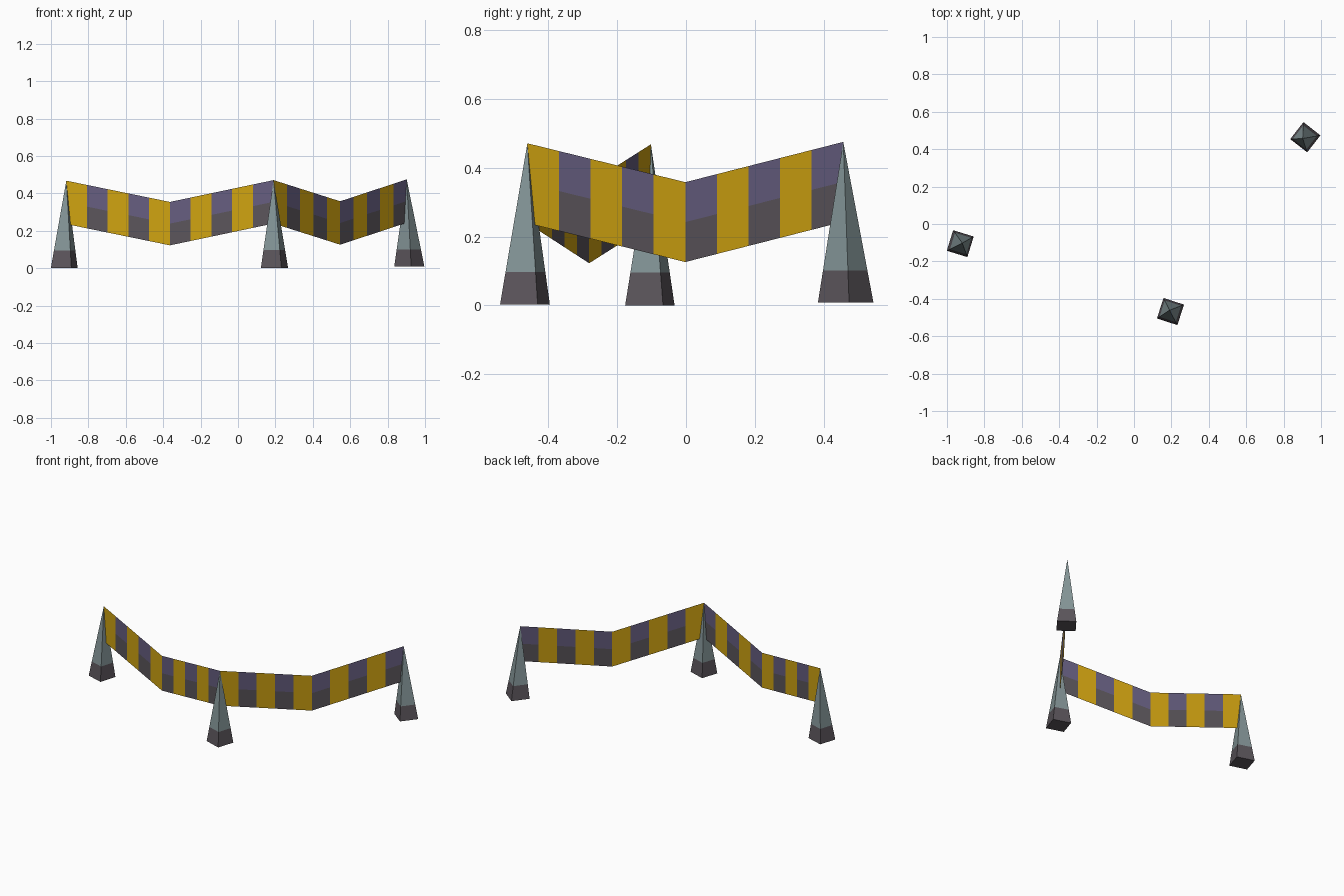
import bpy, bmesh, math
from mathutils import Vector

if "Cube" in bpy.data.objects:
    bpy.data.objects.remove(bpy.data.objects["Cube"])


def srgb(r, g, b):
    f = lambda c: c / 12.92 if c <= 0.04045 else ((c + 0.055) / 1.055) ** 2.4
    return (f(r / 255), f(g / 255), f(b / 255), 1)


def material(name, rgb):
    m = bpy.data.materials.new(name)
    m.diffuse_color = srgb(*rgb)
    m.use_nodes = True
    m.node_tree.nodes["Principled BSDF"].inputs["Base Color"].default_value = m.diffuse_color
    return m


grey = material("post grey", (132, 149, 151))
dark = material("dark charcoal", (91, 85, 91))
yellow = material("stripe yellow", (208, 163, 17))
purple = material("stripe purple", (102, 94, 128))


def finish(name, bm, mats):
    me = bpy.data.meshes.new(name)
    bm.to_mesh(me)
    bm.free()
    for m in mats:
        me.materials.append(m)
    ob = bpy.data.objects.new(name, me)
    bpy.context.collection.objects.link(ob)


# Pointed four-sided post with a dark foot
def post(name, base, apex, angle, side=0.115, band=0.095):
    bm = bmesh.new()
    base, apex = Vector(base), Vector(apex)
    tip = bm.verts.new(apex)
    rings = []
    for t in (0, band / apex.z):
        c = base.lerp(apex, t)
        r = side / math.sqrt(2) * (1 - t)
        rings.append([bm.verts.new(c + Vector((r * math.cos(a), r * math.sin(a), 0)))
                      for a in (math.radians(angle + 45 + 90 * i) for i in range(4))])
    lo, hi = rings
    bm.faces.new(lo[::-1]).material_index = 1
    for i in range(4):
        j = (i + 1) % 4
        bm.faces.new((lo[i], lo[j], hi[j], hi[i])).material_index = 1
        bm.faces.new((hi[i], hi[j], tip))
    finish(name, bm, [grey, dark])


# Sagging striped band: ten stripes, dark ones split into two tones
def ribbon(name, a, b, drop=0.115, height=0.232, n=10):
    bm = bmesh.new()
    a, b = Vector(a), Vector(b)
    cols = []
    for i in range(n + 1):
        t = i / n
        top = a.lerp(b, t) - Vector((0, 0, drop * (1 - abs(2 * t - 1))))
        cols.append([bm.verts.new(top - Vector((0, 0, height * k / 2))) for k in range(3)])
    for i in range(n):
        for k in range(2):
            f = bm.faces.new((cols[i][k], cols[i][k + 1], cols[i + 1][k + 1], cols[i + 1][k]))
            f.material_index = 0 if i % 2 == 0 else 1 + k
    finish(name, bm, [yellow, purple, dark])


left_tip = (-0.918, -0.102, 0.468)
middle_tip = (0.19, -0.461, 0.471)
right_tip = (0.902, 0.457, 0.475)

post("left_post", (-0.929, -0.105, 0.0), left_tip, -17)
post("middle_post", (0.195, -0.468, 0.002), middle_tip, -18)
post("right_post", (0.916, 0.464, 0.008), right_tip, -38)
ribbon("left_ribbon", left_tip, middle_tip)
ribbon("right_ribbon", middle_tip, right_tip)
